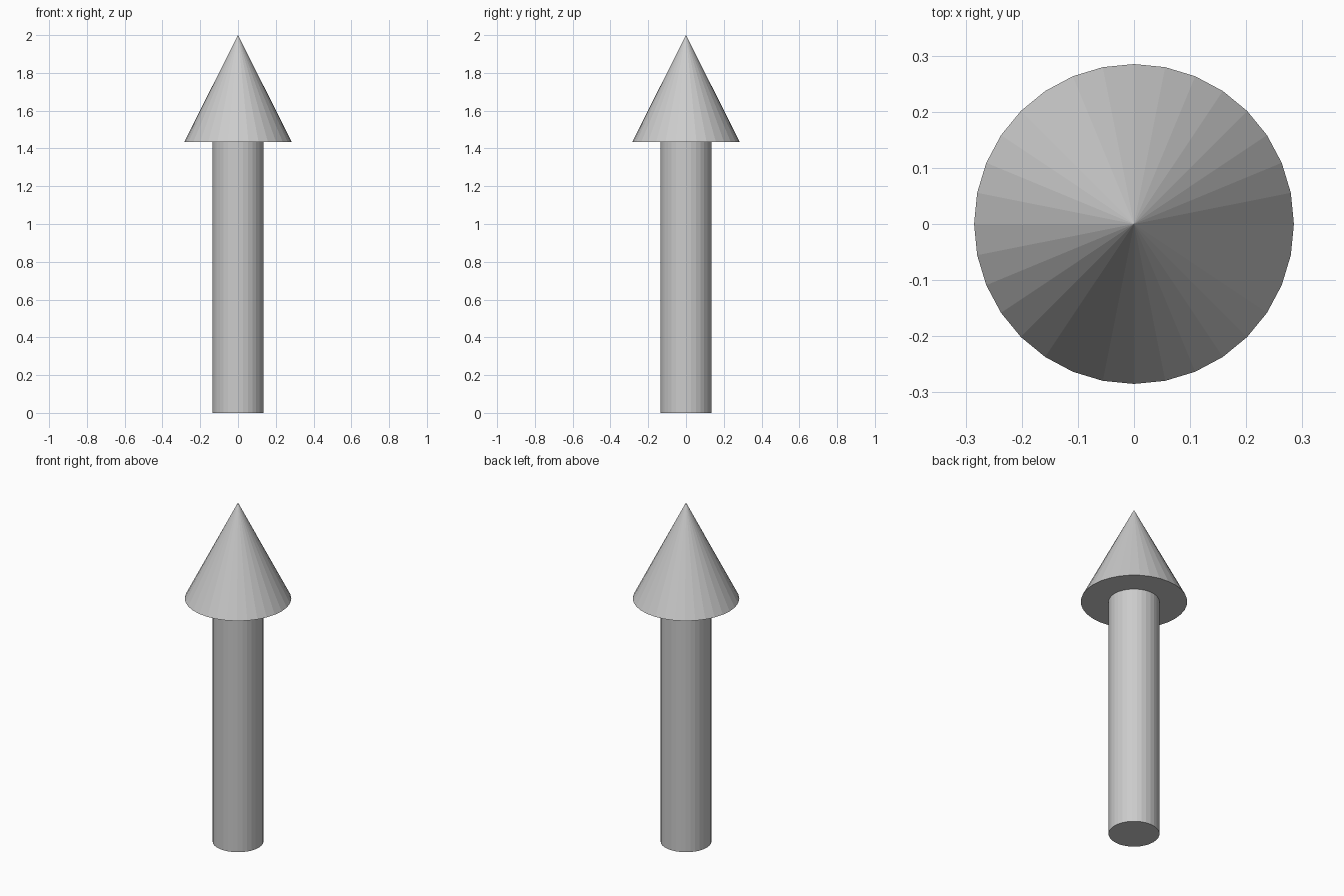
import bpy

if "Cube" in bpy.data.objects:
    bpy.data.objects.remove(bpy.data.objects["Cube"])

SIDES = 32
HEIGHT = 2.0
HEAD_BASE = 1.434
HEAD_RADIUS = 0.285
SHAFT_RADIUS = 0.136

# Shaft: capped cylinder standing on the ground
bpy.ops.mesh.primitive_cylinder_add(
    vertices=SIDES, radius=SHAFT_RADIUS, depth=HEAD_BASE,
    location=(0, 0, HEAD_BASE / 2))
bpy.context.object.name = "shaft"

# Arrow head: closed cone resting on the shaft
head_height = HEIGHT - HEAD_BASE
bpy.ops.mesh.primitive_cone_add(
    vertices=SIDES, radius1=HEAD_RADIUS, radius2=0, depth=head_height,
    location=(0, 0, HEAD_BASE + head_height / 2))
bpy.context.object.name = "arrow_head"
